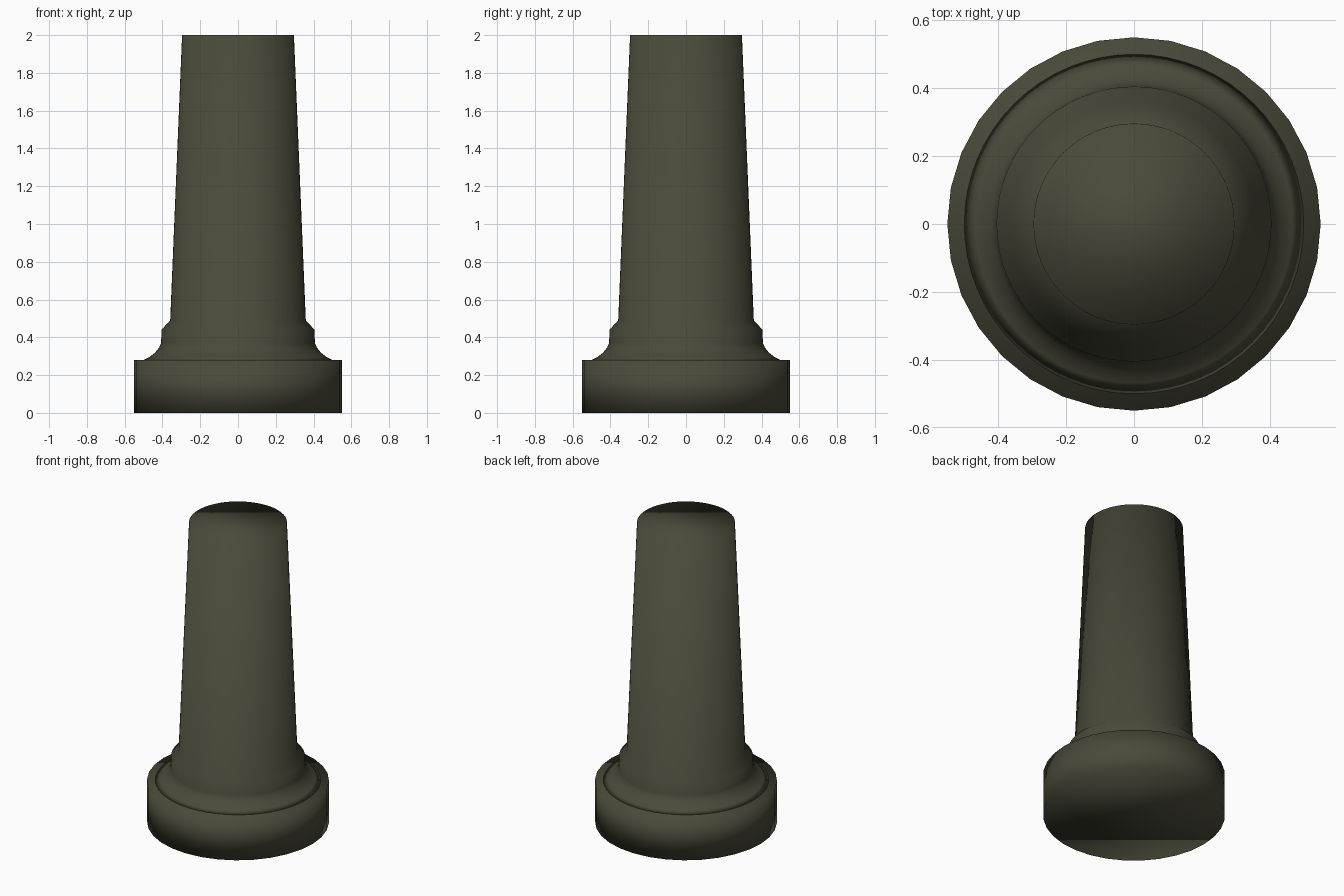
import bpy
import bmesh
import math

if "Cube" in bpy.data.objects:
    bpy.data.objects.remove(bpy.data.objects["Cube"])

olive = bpy.data.materials.new("dark olive")
olive.diffuse_color = (0.068, 0.068, 0.043, 1.0)
olive.use_nodes = True
olive.node_tree.nodes["Principled BSDF"].inputs["Base Color"].default_value = olive.diffuse_color


def lathe(name, profile, sides):
    """Revolve (radius, height) points around z and close both ends."""
    bm = bmesh.new()
    rings = []
    for r, z in profile:
        rings.append([bm.verts.new((r * math.cos(2 * math.pi * i / sides),
                                    r * math.sin(2 * math.pi * i / sides), z))
                      for i in range(sides)])
    for low, high in zip(rings, rings[1:]):
        for i in range(sides):
            j = (i + 1) % sides
            bm.faces.new((low[i], low[j], high[j], high[i]))
    bm.faces.new(rings[0][::-1])
    bm.faces.new(rings[-1])
    for f in bm.faces:
        f.smooth = True
    mesh = bpy.data.meshes.new(name)
    bm.to_mesh(mesh)
    bm.free()
    mesh.materials.append(olive)
    obj = bpy.data.objects.new(name, mesh)
    bpy.context.collection.objects.link(obj)
    return obj


# round foot
lathe("base", [(0.55, 0.0), (0.55, 0.28)], 32)

# concave flare, collar, chamfer and tapered shaft
flare = [(0.50, 0.28), (0.467, 0.297), (0.438, 0.32), (0.418, 0.345), (0.407, 0.37)]
lathe("shaft", flare + [(0.405, 0.44), (0.359, 0.49), (0.296, 2.0)], 64)
